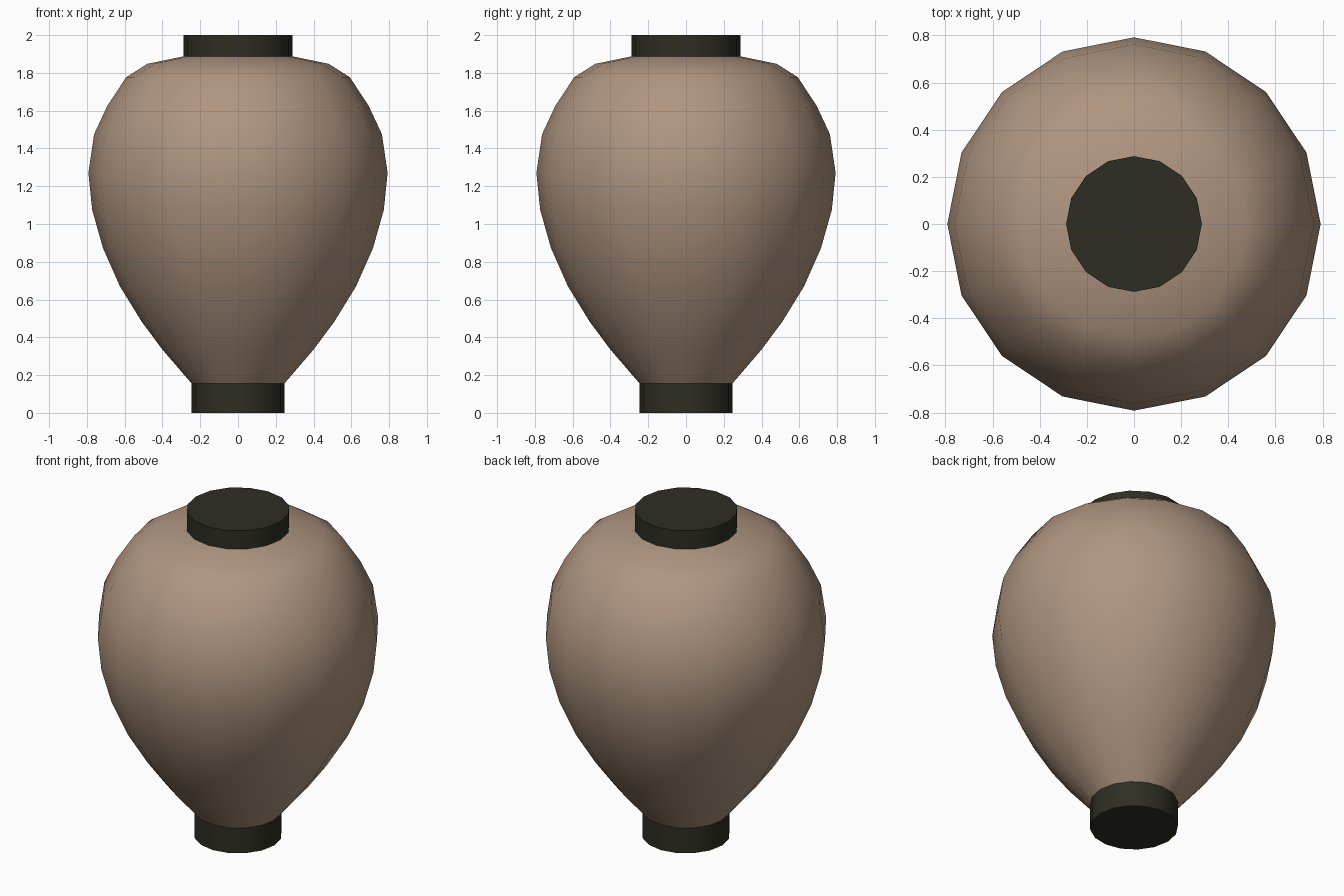
import bpy, bmesh, math

if "Cube" in bpy.data.objects:
    bpy.data.objects.remove(bpy.data.objects["Cube"])

SIDES = 16


def material(name, rgb):
    m = bpy.data.materials.new(name)
    m.diffuse_color = (*rgb, 1)
    m.use_nodes = True
    m.node_tree.nodes["Principled BSDF"].inputs["Base Color"].default_value = m.diffuse_color
    return m


paper = material("tan paper", (0.43, 0.30, 0.215))
dark = material("dark wood", (0.027, 0.027, 0.017))


def lathe(name, profile, mat, angle, capped):
    """Spin (radius, height) points around z, with optional end caps."""
    bm = bmesh.new()
    rings = [[bm.verts.new((r * math.cos(2 * math.pi * i / SIDES),
                            r * math.sin(2 * math.pi * i / SIDES), z))
              for i in range(SIDES)] for r, z in profile]
    for low, high in zip(rings, rings[1:]):
        for i in range(SIDES):
            j = (i + 1) % SIDES
            bm.faces.new((low[i], low[j], high[j], high[i]))
    if capped:
        bm.faces.new(rings[0][::-1])
        bm.faces.new(rings[-1])
    mesh = bpy.data.meshes.new(name)
    bm.to_mesh(mesh)
    bm.free()
    mesh.materials.append(mat)
    obj = bpy.data.objects.new(name, mesh)
    bpy.context.collection.objects.link(obj)
    bpy.ops.object.select_all(action='DESELECT')
    obj.select_set(True)
    bpy.context.view_layer.objects.active = obj
    bpy.ops.object.shade_smooth_by_angle(angle=math.radians(angle))
    return obj


# Bulging lantern shade
lathe("lantern_shade", [
    (0.245, 0.155), (0.40, 0.335), (0.51, 0.483), (0.625, 0.67),
    (0.715, 0.873), (0.772, 1.075), (0.792, 1.27), (0.762, 1.475),
    (0.692, 1.625), (0.592, 1.777), (0.48, 1.848), (0.287, 1.888)],
    paper, 60, False)

# Dark end rings
lathe("bottom_cap", [(0.245, 0), (0.245, 0.157)], dark, 30, True)
lathe("top_cap", [(0.288, 1.885), (0.288, 2.0)], dark, 30, True)
